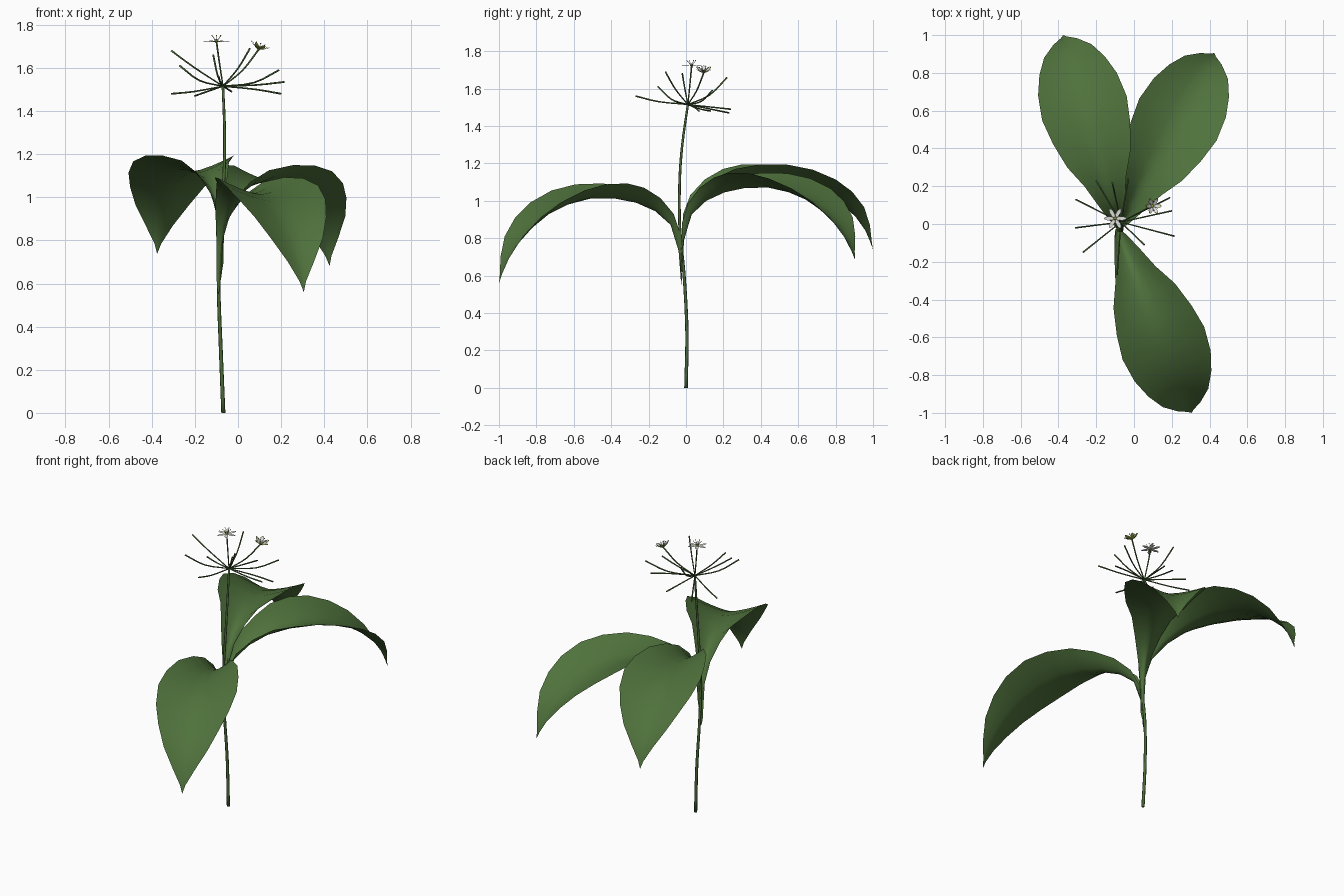
import bpy, bmesh, math
from mathutils import Vector, Matrix

cube = bpy.data.objects.get("Cube")
if cube:
    bpy.data.objects.remove(cube)


def material(name, color):
    m = bpy.data.materials.new(name)
    m.use_nodes = True
    m.diffuse_color = (*color, 1)
    m.node_tree.nodes["Principled BSDF"].inputs["Base Color"].default_value = (*color, 1)
    return m


LEAF = material("leaf green", (0.08, 0.17, 0.046))
STEM = material("stem green", (0.07, 0.14, 0.04))
WHITE = material("petal white", (0.75, 0.75, 0.72))
LIME = material("bud lime", (0.26, 0.34, 0.03))
YELLOW = material("anther yellow", (0.6, 0.5, 0.08))


def finish(bm, name, mat):
    bmesh.ops.remove_doubles(bm, verts=bm.verts, dist=0.0002)
    for f in bm.faces:
        f.smooth = True
    mesh = bpy.data.meshes.new(name)
    bm.to_mesh(mesh)
    bm.free()
    mesh.materials.append(mat)
    ob = bpy.data.objects.new(name, mesh)
    bpy.context.collection.objects.link(ob)


def loft(bm, rows):
    grid = [[bm.verts.new(p) for p in row] for row in rows]
    for a, b in zip(grid, grid[1:]):
        for i in range(len(a) - 1):
            bm.faces.new((a[i], b[i], b[i + 1], a[i + 1]))


def smooth_path(points, steps):
    """Catmull-Rom samples through the points."""
    p = [Vector(q) for q in points]
    p = [2 * p[0] - p[1]] + p + [2 * p[-1] - p[-2]]
    out = []
    for a, b, c, d in zip(p, p[1:], p[2:], p[3:]):
        for k in range(steps):
            t = k / steps
            out.append(0.5 * (2 * b + (c - a) * t + (2 * a - 5 * b + 4 * c - d) * t * t
                              + (3 * b - a - 3 * c + d) * t ** 3))
    return out + [p[-2]]


def tube(bm, points, r0, r1, sides=6, steps=4):
    path = smooth_path(points, steps)
    rows = []
    for i, q in enumerate(path):
        tangent = path[min(i + 1, len(path) - 1)] - path[max(i - 1, 0)]
        turn = Vector((0, 0, 1)).rotation_difference(tangent)
        r = r0 + (r1 - r0) * i / (len(path) - 1)
        rows.append([q + turn @ Vector((r * math.cos(a), r * math.sin(a), 0))
                     for a in (-math.tau * k / sides for k in range(sides + 1))])
    rows = [[path[0]] * (sides + 1)] + rows + [[path[-1]] * (sides + 1)]
    loft(bm, rows)


# Main stem
HUB = Vector((-0.07, 0.01, 1.515))
bm = bmesh.new()
tube(bm, [(-0.068, 0, 0), (-0.08, 0.005, 0.3), (-0.09, -0.01, 0.6), (-0.08, -0.033, 0.85),
          (-0.065, -0.034, 1.1), (-0.062, -0.02, 1.3), HUB], 0.0095, 0.006, 8)
finish(bm, "stem", STEM)

# Leaf stations: distance along, half width, edge height, midrib height
STATIONS = [(0, .009, .59, .55), (.015, .018, .83, .73), (.06, .04, .93, .87),
            (.15, .075, 1.015, .945), (.26, .115, 1.07, .99), (.38, .175, 1.093, 1.012),
            (.52, .213, 1.088, 1.012), (.65, .233, 1.055, .98), (.78, .217, .99, .92),
            (.88, .18, .91, .84), (.96, .13, .81, .75), (1.01, .065, .70, .665),
            (1.033, .016, .61, .605), (1.045, 0, .56, .56)]


def leaf(name, base_x, tip_x, tip_y, raise_all, raise_tip):
    base = Vector((base_x, -0.025, 0))
    axis = (Vector((tip_x, tip_y, 0)) - base) / STATIONS[-1][0]
    side = Vector((-axis.y, axis.x, 0)).normalized()
    bm = bmesh.new()
    rows = []
    for s, width, edge, mid in STATIONS:
        row = []
        for k in range(4, -5, -1):
            t = k / 4
            p = base + axis * s + side * width * t
            p.z = mid + (edge - mid) * abs(t) ** 1.4 + raise_all + raise_tip * s ** 4
            row.append(p)
        rows.append(row)
    loft(bm, rows)
    finish(bm, name, LEAF)


leaf("front_leaf", -0.09, 0.305, -1.0, 0, 0)
leaf("back_right_leaf", -0.077, -0.375, 1.0, 0.10, 0.065)
leaf("back_left_leaf", -0.083, 0.425, 0.905, 0.055, 0.055)

# Flower stalks fanning from the stem top, each with its sag; the last two carry flowers
OPEN_TOP = Vector((-0.10, 0.03, 1.72))
BUD_TOP = Vector((0.095, 0.095, 1.685))
STALKS = [((-.31, -.02, 1.68), .005), ((-.27, -.15, 1.61), .025), ((-.31, .13, 1.48), .005),
          ((-.20, .23, 1.47), 0), ((-.03, .24, 1.49), 0), ((-.115, .22, 1.66), .03),
          ((-.09, -.27, 1.56), .01), ((.055, -.11, 1.69), .015), ((.215, -.065, 1.535), .005),
          ((.20, .07, 1.48), -.005), ((.19, .14, 1.59), .025), (OPEN_TOP, .005), (BUD_TOP, .02)]
bm = bmesh.new()
for end, sag in STALKS:
    end = Vector(end)
    tube(bm, [HUB, HUB.lerp(end, 0.55) - Vector((0, 0, sag)), end], 0.0035, 0.0045, 5, 3)
finish(bm, "flower_stalks", STEM)


def petals(name, place, length, cup, mat):
    """Six pointed petals."""
    bm = bmesh.new()
    for i in range(6):
        m = place @ Matrix.Rotation(math.tau * i / 6, 4, 'Z')
        rows = []
        for t, w in ((0, .004), (.3, .009), (.65, .011), (.9, .006), (1, 0)):
            rise = cup * length * t ** 1.5
            rows.append([m @ Vector((length * t, w * k, rise + 0.002 * abs(k)))
                         for k in (1, 0, -1)])
        loft(bm, rows)
    finish(bm, name, mat)


def flower_centre(name, place):
    # Stamens and anthers
    bm, tips = bmesh.new(), bmesh.new()
    for i in range(6):
        a = math.tau * (i + 0.5) / 6
        out = Vector((math.cos(a), math.sin(a), 0))
        path = [place @ (out * r + Vector((0, 0, h)))
                for r, h in ((.003, 0), (.013, .017), (.023, .03))]
        tube(bm, path, 0.0014, 0.0012, 4, 1)
        bmesh.ops.create_icosphere(tips, subdivisions=1, radius=0.003,
                                   matrix=Matrix.Translation(path[-1]))
    finish(bm, name + "_stamens", WHITE)
    finish(tips, name + "_anthers", YELLOW)
    # Central ovary
    bm = bmesh.new()
    bmesh.ops.create_icosphere(bm, subdivisions=2, radius=0.009,
                               matrix=place @ Matrix.Translation((0, 0, 0.005)))
    finish(bm, name + "_ovary", LIME)


# Open white flower, and a half-open one with lime backs behind its white petals
open_place = Matrix.Translation(OPEN_TOP) @ Matrix.Rotation(0.04, 4, 'X')
petals("open_flower_petals", open_place, 0.06, 0.05, WHITE)
flower_centre("open_flower", open_place)

young_place = Matrix.Translation(BUD_TOP) @ Matrix.Rotation(0.35, 4, 'Y')
petals("young_flower_petal_backs", young_place, 0.046, 0.55, LIME)
petals("young_flower_petals", young_place @ Matrix.Translation((0, 0, 0.003)), 0.04, 0.58, WHITE)
flower_centre("young_flower", young_place)
